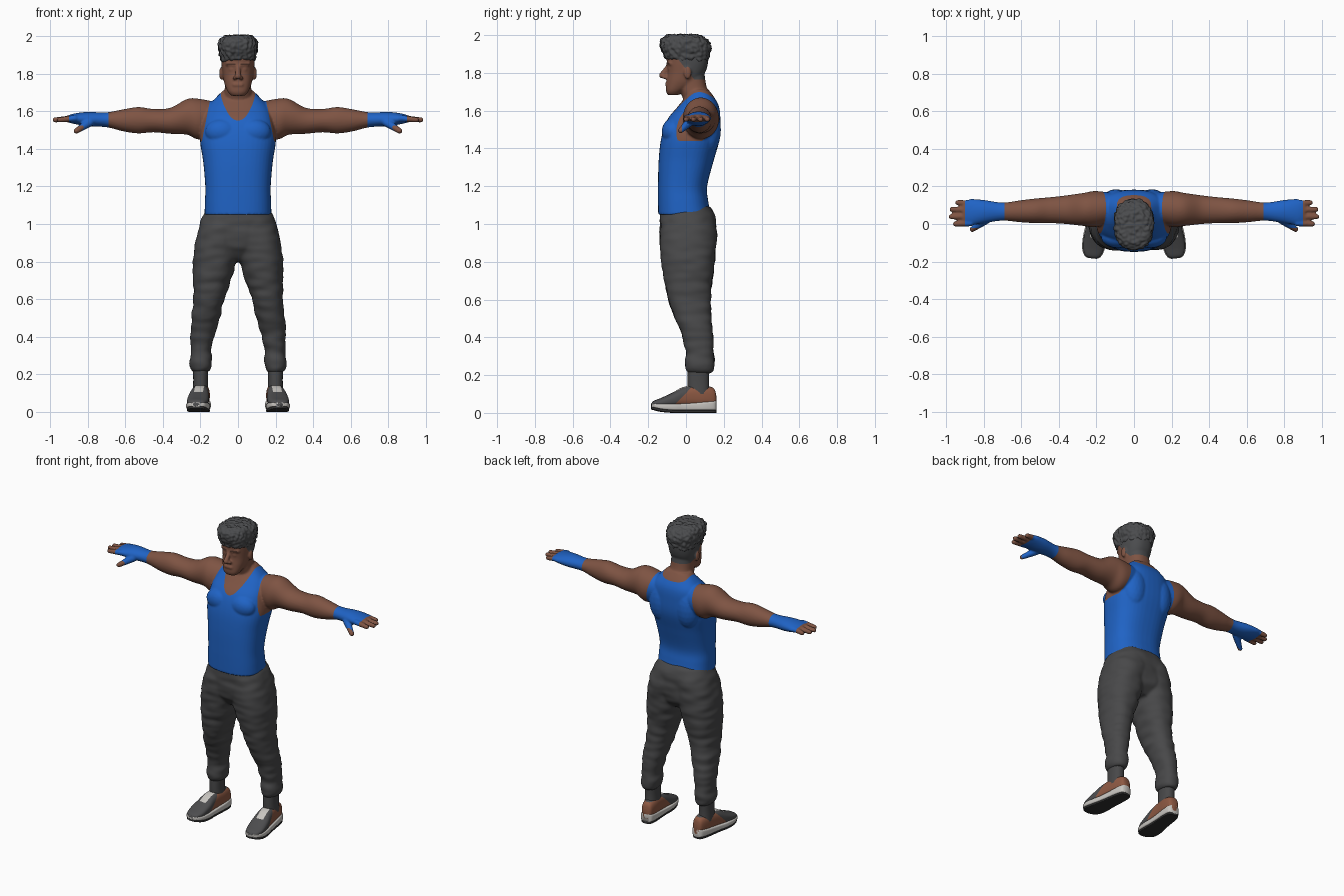
import bpy, bmesh, math
from mathutils import Vector, Matrix, noise

cube = bpy.data.objects.get("Cube")
if cube:
    bpy.data.objects.remove(cube, do_unlink=True)


# ---------- helpers ----------
def material(name, r, g, b):
    m = bpy.data.materials.new(name)
    m.use_nodes = True
    m.diffuse_color = (r, g, b, 1)
    bsdf = next(n for n in m.node_tree.nodes if n.type == 'BSDF_PRINCIPLED')
    bsdf.inputs["Base Color"].default_value = (r, g, b, 1)
    return m


def spline(rows, steps):
    out, last = [], len(rows) - 1
    for i in range(last):
        pts = [rows[max(0, min(last, i + j))] for j in (-1, 0, 1, 2)]
        for s in range(steps):
            t = s / steps
            out.append([(2*b + (c-a)*t + (2*a-5*b+4*c-d)*t*t + (3*b-a-3*c+d)*t**3) / 2
                        for a, b, c, d in zip(*pts)])
    return out + [rows[-1]]


def loft(bm, rows, axis='Z', power=2.3, sides=44, steps=6):
    """Rows are (position along axis, a min, a max, b min, b max)."""
    rings = []
    for t, a0, a1, b0, b1 in spline(rows, steps):
        ring = []
        for j in range(sides):
            c, s = math.cos(math.tau * j / sides), math.sin(math.tau * j / sides)
            a = (a0 + a1) / 2 + (a1 - a0) / 2 * math.copysign(abs(c) ** (2 / power), c)
            b = (b0 + b1) / 2 + (b1 - b0) / 2 * math.copysign(abs(s) ** (2 / power), s)
            ring.append(bm.verts.new({'X': (t, a, b), 'Y': (a, t, b), 'Z': (a, b, t)}[axis]))
        rings.append(ring)
    for p, q in zip(rings, rings[1:]):
        for j in range(sides):
            k = (j + 1) % sides
            bm.faces.new((p[j], p[k], q[k], q[j]))
    bm.faces.new(rings[0])
    bm.faces.new(rings[-1])


def sym(rows):
    return [(t, -w, w, *rest) for t, w, *rest in rows]


def capsule(bm, a, b, ra, rb):
    a, b = Vector(a), Vector(b)
    turn = (b - a).to_track_quat('Z', 'Y')
    for v in bmesh.ops.create_icosphere(bm, subdivisions=3, radius=1)['verts']:
        end, r = (b, rb) if v.co.z > 0 else (a, ra)
        v.co = end + turn @ (v.co * r)


def blob(bm, loc, size):
    for v in bmesh.ops.create_icosphere(bm, subdivisions=3, radius=1)['verts']:
        v.co = Vector(loc) + v.co * Vector(size)


def mirror_all(bm):
    copy = bmesh.ops.duplicate(bm, geom=bm.verts[:] + bm.edges[:] + bm.faces[:])['geom']
    bmesh.ops.scale(bm, vec=(-1, 1, 1),
                    verts=[g for g in copy if isinstance(g, bmesh.types.BMVert)])


def fuse(bm, voxel, smooth):
    """Merge overlapping solids into one soft skin."""
    bmesh.ops.recalc_face_normals(bm, faces=bm.faces)
    me = bpy.data.meshes.new("fuse")
    bm.to_mesh(me)
    ob = bpy.data.objects.new("fuse", me)
    bpy.context.collection.objects.link(ob)
    mod = ob.modifiers.new("Remesh", 'REMESH')
    mod.mode, mod.voxel_size = 'VOXEL', voxel
    mod = ob.modifiers.new("Smooth", 'SMOOTH')
    mod.factor, mod.iterations = 0.5, smooth
    out = bmesh.new()
    out.from_object(ob, bpy.context.evaluated_depsgraph_get())
    bpy.data.objects.remove(ob, do_unlink=True)
    bpy.data.meshes.remove(me)
    return out


def ripple(bm, amount, scale):
    bm.normal_update()
    for v in bm.verts:
        v.co += v.normal * amount * noise.noise(v.co * Vector(scale))


def paint(bm, rule, index):
    """Cut the faces along rule = 0 and colour the positive side."""
    d = {v: rule(*v.co) for v in bm.verts}
    new = []
    for e in list(bm.edges):
        p, q = e.verts
        if d[p] * d[q] < 0:
            f = min(.97, max(.03, d[p] / (d[p] - d[q])))
            new.append(bmesh.utils.edge_split(e, p, f)[1])
    bmesh.ops.connect_verts(bm, verts=new)
    for f in bm.faces:
        if rule(*f.calc_center_median()) > 0:
            f.material_index = index


def finish(bm, name, *mats):
    bmesh.ops.recalc_face_normals(bm, faces=bm.faces)
    me = bpy.data.meshes.new(name)
    bm.to_mesh(me)
    bm.free()
    for m in mats:
        me.materials.append(m)
    me.shade_smooth()
    me.set_sharp_from_angle(angle=math.radians(55))
    bpy.context.collection.objects.link(bpy.data.objects.new(name, me))


skin = material("brown skin", .21, .088, .056)
blue = material("blue cloth", .014, .125, .56)
grey = material("dark grey cloth", .065, .065, .067)
hair = material("charcoal hair", .07, .072, .076)
brow = material("dark brow", .07, .032, .022)
shoe = material("shoe grey", .075, .075, .078)
tan = material("tan leather", .27, .1, .056)
white = material("off white rubber", .58, .56, .53)
black = material("black rubber", .03, .03, .03)

# ---------- upper body: arms and hands ----------
bm = bmesh.new()
loft(bm, [(.08, .02, .16, 1.5, 1.64), (.2, -.015, .175, 1.45, 1.665), (.27, -.01, .165, 1.475, 1.665),
          (.36, 0, .152, 1.48, 1.618), (.45, .005, .142, 1.488, 1.612), (.53, .005, .135, 1.482, 1.622),
          (.61, .01, .125, 1.493, 1.61), (.7, .018, .114, 1.515, 1.594), (.8, .004, .128, 1.52, 1.596),
          (.87, -.006, .132, 1.532, 1.588), (.91, .005, .12, 1.542, 1.576)], 'X', 2)
for y, x in ((.005, .962), (.04, .985), (.075, .98), (.108, .95)):
    capsule(bm, (.87, y, 1.562), (x - .012, y * 1.1 - .005, 1.554), .018, .014)
capsule(bm, (.79, .02, 1.54), (.86, -.028, 1.495), .024, .015)

# chest, back and face details
blob(bm, (.085, -.07, 1.49), (.09, .058, .07))
blob(bm, (.095, .11, 1.5), (.085, .075, .14))
capsule(bm, (.014, -.092, 1.847), (.055, -.08, 1.851), .013, .012)
blob(bm, (.033, -.083, 1.822), (.016, .014, .012))
blob(bm, (.017, -.113, 1.778), (.012, .016, .011))
blob(bm, (.09, .008, 1.8), (.01, .02, .034))
mirror_all(bm)

# torso, neck, head, nose, lips
loft(bm, sym([(1.05, .178, -.147, .13), (1.12, .176, -.148, .118), (1.2, .174, -.148, .112),
              (1.33, .185, -.145, .145), (1.45, .202, -.132, .178), (1.55, .19, -.1, .182),
              (1.62, .165, -.045, .175), (1.67, .12, -.005, .15), (1.71, .08, .02, .12)]), power=2.5)
loft(bm, sym([(1.58, .08, 0, .15), (1.66, .078, -.015, .135), (1.73, .07, -.04, .108),
              (1.82, .07, -.05, .095)]))
loft(bm, sym([(1.682, .035, -.095, -.04), (1.705, .055, -.106, -.01), (1.75, .073, -.104, .06),
              (1.8, .082, -.098, .1), (1.85, .088, -.1, .116), (1.9, .088, -.106, .118),
              (1.95, .08, -.1, .11), (1.98, .05, -.06, .07)]), power=2.4)
capsule(bm, (0, -.095, 1.835), (0, -.127, 1.787), .011, .017)
capsule(bm, (-.018, -.1, 1.74), (.018, -.1, 1.74), .011, .011)
bm = fuse(bm, .006, 4)


def tank_top(x, y, z):
    x = abs(x)
    arm = max(.148 + .2 * (1.66 - z) - x, 1.44 - z)
    depth = max(.03, .105 - .45 * y)
    neck = (math.hypot(x / .092, min(z - 1.7, 0) / depth) - 1) * .09
    return min(arm, neck, 1.72 - z)


def hand_wrap(x, y, z):
    return min(abs(x) - .69, .9 - abs(x), y + .022)


def short_hair(x, y, z):
    return min(z - 1.765, y + .8 * (z - 1.82), .091 - abs(x))


def eyebrow(x, y, z):
    return min(.024 - abs(abs(x) - .036), .005 - abs(z - 1.85), -.06 - y)


for i, rule in enumerate((tank_top, hand_wrap, short_hair, eyebrow)):
    paint(bm, rule, (1, 1, 2, 3)[i])
finish(bm, "upper_body", skin, blue, hair, brow)

# ---------- curly hair ----------
bm = bmesh.new()
loft(bm, sym([(1.865, .088, -.1, .118), (1.9, .097, -.122, .127), (1.945, .104, -.136, .132),
              (1.98, .097, -.13, .108), (2.002, .07, -.1, .06)]), power=2.5)
bm = fuse(bm, .006, 3)
ripple(bm, .01, (55, 55, 55))
finish(bm, "curly_hair", hair)

# ---------- trousers ----------
bm = bmesh.new()
loft(bm, [(.212, .155, .24, .012, .135), (.235, .143, .252, -.003, .15), (.275, .138, .255, -.006, .151),
          (.32, .143, .25, -.002, .145), (.4, .126, .253, -.018, .145), (.5, .098, .248, -.058, .134),
          (.6, .072, .238, -.093, .13), (.7, .038, .24, -.114, .14), (.8, .008, .24, -.13, .152),
          (.9, -.02, .227, -.138, .158), (.98, -.04, .208, -.137, .16), (1.06, -.04, .17, -.12, .14)])
capsule(bm, (.2, .03, .85), (.205, .03, .74), .036, .036)
mirror_all(bm)
loft(bm, sym([(.8, .05, -.06, .1), (.86, .15, -.12, .15), (.94, .21, -.138, .157), (1.02, .195, -.137, .157),
              (1.07, .17, -.135, .143), (1.1, .16, -.12, .11)]), power=2.6)
bm = fuse(bm, .008, 5)
ripple(bm, .007, (9, 9, 24))
finish(bm, "trousers", grey)

# ---------- socks ----------
bm = bmesh.new()
loft(bm, [(.1, .157, .24, .01, .125), (.17, .16, .238, .008, .122), (.24, .158, .24, .01, .125)])
mirror_all(bm)
finish(bm, "socks", grey)

# ---------- shoes ----------
outline = [(.16, .018), (.147, .034), (.1, .043), (.04, .046), (-.02, .05), (-.07, .056),
           (-.13, .055), (-.17, .04), (-.184, .018)]
tops = (.095, .13, .145, .146, .135, .108, .08, .064, .05)


def tread(y):
    return .012 + .35 * max(0, -.1 - y) ** 1.2


def place_pair(bm):
    bmesh.ops.rotate(bm, verts=bm.verts, cent=(0, 0, 0), matrix=Matrix.Rotation(math.radians(6), 3, 'Z'))
    bmesh.ops.translate(bm, verts=bm.verts, vec=(.203, 0, 0))
    mirror_all(bm)


def tan_panel(x, y, z):
    return min(y + .11 - z, .135 - z)


def laces(x, y, z):
    return min(.024 - abs(x), y + .075, .012 - y, z - .07)


bm = bmesh.new()
loft(bm, sym([(y, w, .03, h) for (y, w), h in zip(outline, tops)]), 'Y', 2.6)
paint(bm, tan_panel, 1)
paint(bm, laces, 2)
place_pair(bm)
finish(bm, "shoe_uppers", shoe, tan, white)

bm = bmesh.new()
loft(bm, sym([(y, w + .005, tread(y), .05 + .1 * max(0, y)) for y, w in outline]), 'Y', 5)
place_pair(bm)
finish(bm, "shoe_midsoles", white)

bm = bmesh.new()
loft(bm, sym([(y, w + .001, tread(y) - .012, tread(y) + .004) for y, w in outline]), 'Y', 6)
place_pair(bm)
finish(bm, "shoe_outsoles", black)
